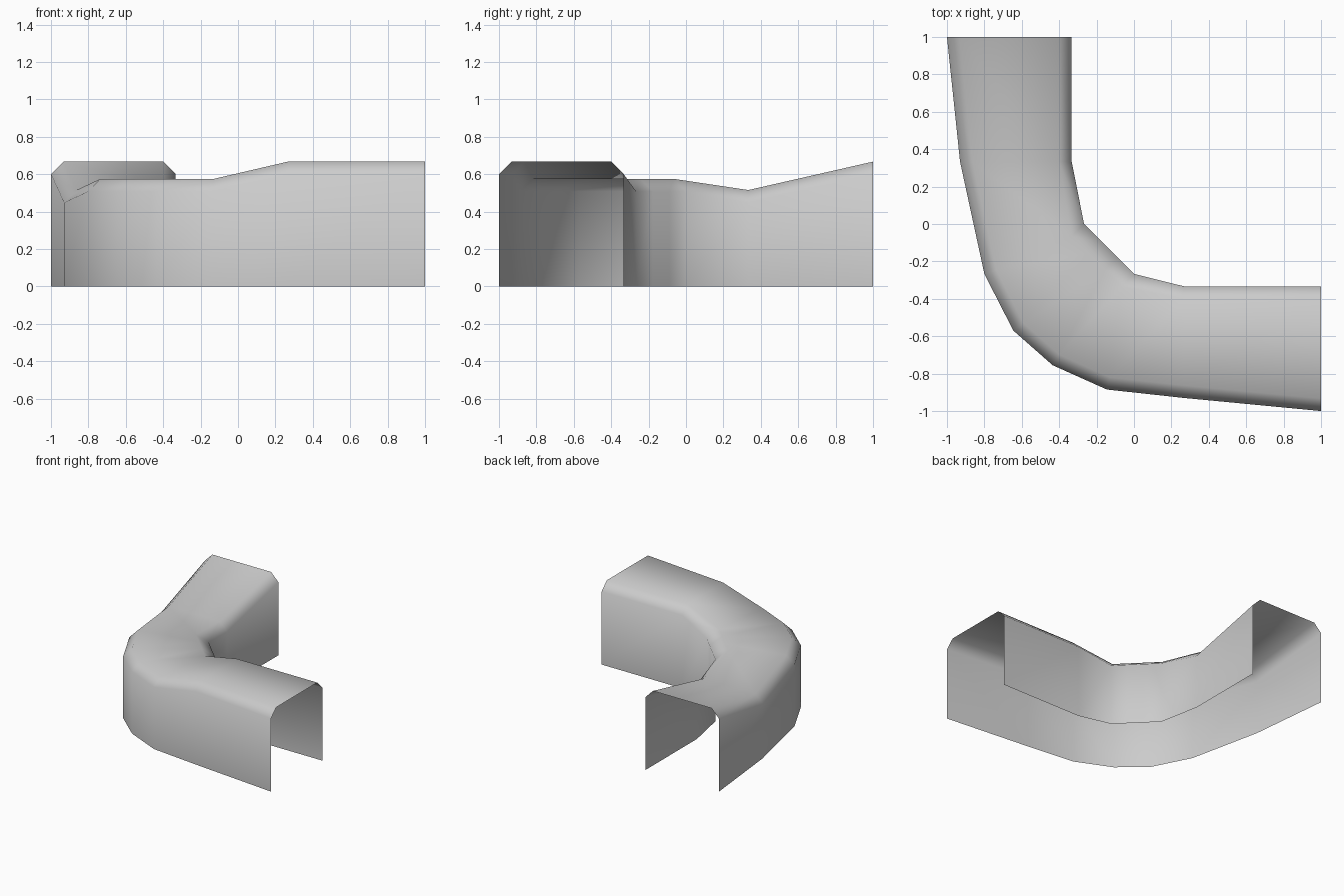
import bpy
import bmesh
from mathutils import Vector

if "Cube" in bpy.data.objects:
    bpy.data.objects.remove(bpy.data.objects["Cube"], do_unlink=True)

grey = bpy.data.materials.new("light grey")
grey.use_nodes = True
grey.diffuse_color = (0.6, 0.6, 0.6, 1)
grey.node_tree.nodes["Principled BSDF"].inputs["Base Color"].default_value = (0.6, 0.6, 0.6, 1)

BEVEL = 0.067
# Plan outlines of the bend, from the back end round to the side end
outer = [Vector(p) for p in ((-1, 1), (-0.93, 0.333), (-0.8, -0.267), (-0.645, -0.57),
                             (-0.435, -0.755), (-0.145, -0.885), (0.267, -0.93), (1, -1))]
elbow_start, elbow_end = Vector((-0.267, 0)), Vector((0, -0.267))
third = (elbow_end - elbow_start) / 3
inner = [Vector((-0.333, 1)), Vector((-0.333, 0.333)),
         elbow_start, elbow_start + third, elbow_end - third, elbow_end,
         Vector((0.267, -0.333)), Vector((1, -0.333))]
roof_height = [0.667, 0.515, 0.575, 0.575, 0.575, 0.575, 0.667, 0.667]


def bevel_offsets(i):
    """Horizontal shift of the roof edge from the outer and inner walls."""
    if i < 2:
        return Vector((BEVEL, 0)), Vector((-BEVEL, 0))
    if i > 5:
        return Vector((0, BEVEL)), Vector((0, -BEVEL))
    along = (outer[i + 1] - outer[i - 1]).normalized()
    return Vector((-along.y, along.x)) * BEVEL, Vector((-BEVEL, -BEVEL))


# Open-bottomed channel: two walls, two bevels and a roof, lofted along the bend
bm = bmesh.new()
rings = []
for i, top in enumerate(roof_height):
    out_shift, in_shift = bevel_offsets(i)
    eave = top - BEVEL
    section = [(outer[i], 0), (outer[i], eave), (outer[i] + out_shift, top),
               (inner[i] + in_shift, top), (inner[i], eave), (inner[i], 0)]
    rings.append([bm.verts.new((p.x, p.y, z)) for p, z in section])
for a, b in zip(rings, rings[1:]):
    for j in range(len(a) - 1):
        bm.faces.new((a[j], b[j], b[j + 1], a[j + 1]))
bm.normal_update()
for face in bm.faces:
    face.smooth = True

mesh = bpy.data.meshes.new("curved_channel")
bm.to_mesh(mesh)
bm.free()
mesh.materials.append(grey)
channel = bpy.data.objects.new("curved_channel", mesh)
bpy.context.collection.objects.link(channel)
